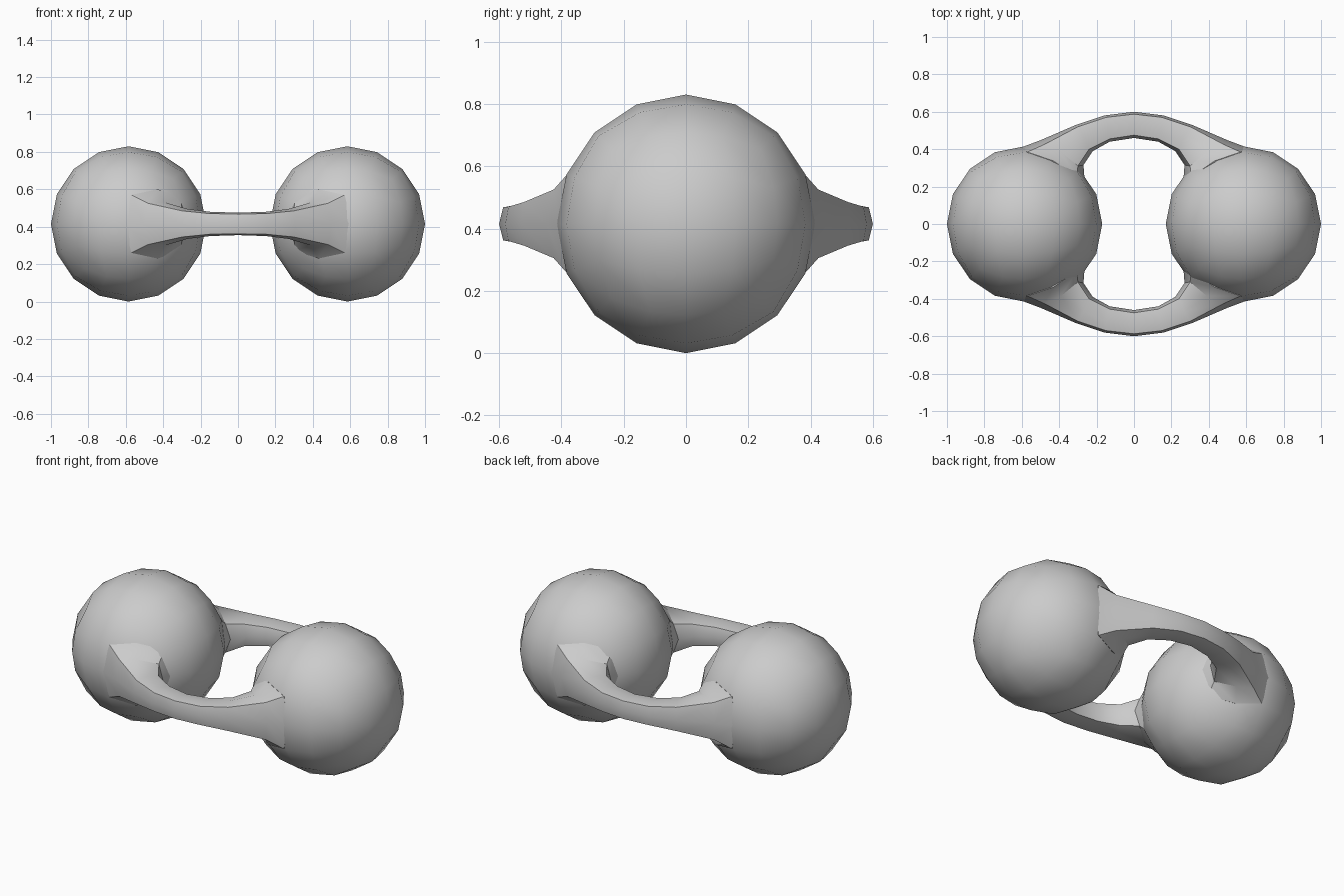
import bpy, bmesh, math
from mathutils import Vector

if "Cube" in bpy.data.objects:
    bpy.data.objects.remove(bpy.data.objects["Cube"])

R, CX, CZ = 0.415, 0.585, 0.415


def finish(bm, name, angle):
    bmesh.ops.recalc_face_normals(bm, faces=bm.faces[:])
    me = bpy.data.meshes.new(name)
    bm.to_mesh(me)
    bm.free()
    ob = bpy.data.objects.new(name, me)
    bpy.context.collection.objects.link(ob)
    bpy.ops.object.select_all(action='DESELECT')
    ob.select_set(True)
    bpy.context.view_layer.objects.active = ob
    bpy.ops.object.shade_smooth_by_angle(angle=math.radians(angle))
    return ob


# Ball: cube with 4x4 faces per side, spread evenly by angle over a sphere
def ball(name, x):
    bm = bmesh.new()
    bmesh.ops.create_cube(bm, size=2)
    bmesh.ops.subdivide_edges(bm, edges=bm.edges[:], cuts=3, use_grid_fill=True)
    for v in bm.verts:
        p = Vector([math.tan(c * math.pi / 4) for c in v.co]).normalized()
        v.co = p * R + Vector((x, 0, CZ))
    return finish(bm, name, 40)


# Handle rails from the ball end to the middle: (x, y, half height)
outer = [(.61, .407, 0), (.50, .448, 0), (.31, .53, 0), (.16, .58, 0), (0, .60, 0)]
outer_edge = [(.57, .385, .155), (.48, .425, .11), (.30, .52, .07), (.15, .57, .055), (0, .587, .053)]
ridge = [(.43, .337, .185), (.39, .385, .115), (.27, .47, .08), (.15, .52, .065), (0, .535, .06)]
inner_edge = [(.305, .25, .145), (.30, .31, .085), (.24, .40, .065), (.13, .455, .055), (0, .475, .05)]
inner = [(.265, .25, 0), (.27, .315, 0), (.22, .39, 0), (.13, .44, 0), (0, .46, 0)]


def handle(name, side):
    half = []
    for o, oe, r, ie, i in zip(outer, outer_edge, ridge, inner_edge, inner):
        low = [(x, y, -h) for x, y, h in (ie, r, oe)]
        half.append([Vector(p) for p in [o, oe, r, ie, i] + low])
    # sunken end ring hides the joint inside the ball
    c = Vector((CX, 0, 0))
    half.insert(0, [c + (p - c) * 0.85 for p in half[0]])
    mirrored = [[Vector((-p.x, p.y, p.z)) for p in ring] for ring in half[:-1]]
    rings = half + mirrored[::-1]
    bm = bmesh.new()
    vs = [[bm.verts.new((p.x, p.y * side, p.z + CZ)) for p in ring] for ring in rings]
    for a, b in zip(vs, vs[1:]):
        for k in range(8):
            n = (k + 1) % 8
            bm.faces.new((a[k], a[n], b[n], b[k]))
    bm.faces.new(vs[0])
    bm.faces.new(vs[-1])
    return finish(bm, name, 35)


ball("left_ball", -CX)
ball("right_ball", CX)
handle("front_handle", -1)
handle("back_handle", 1)
